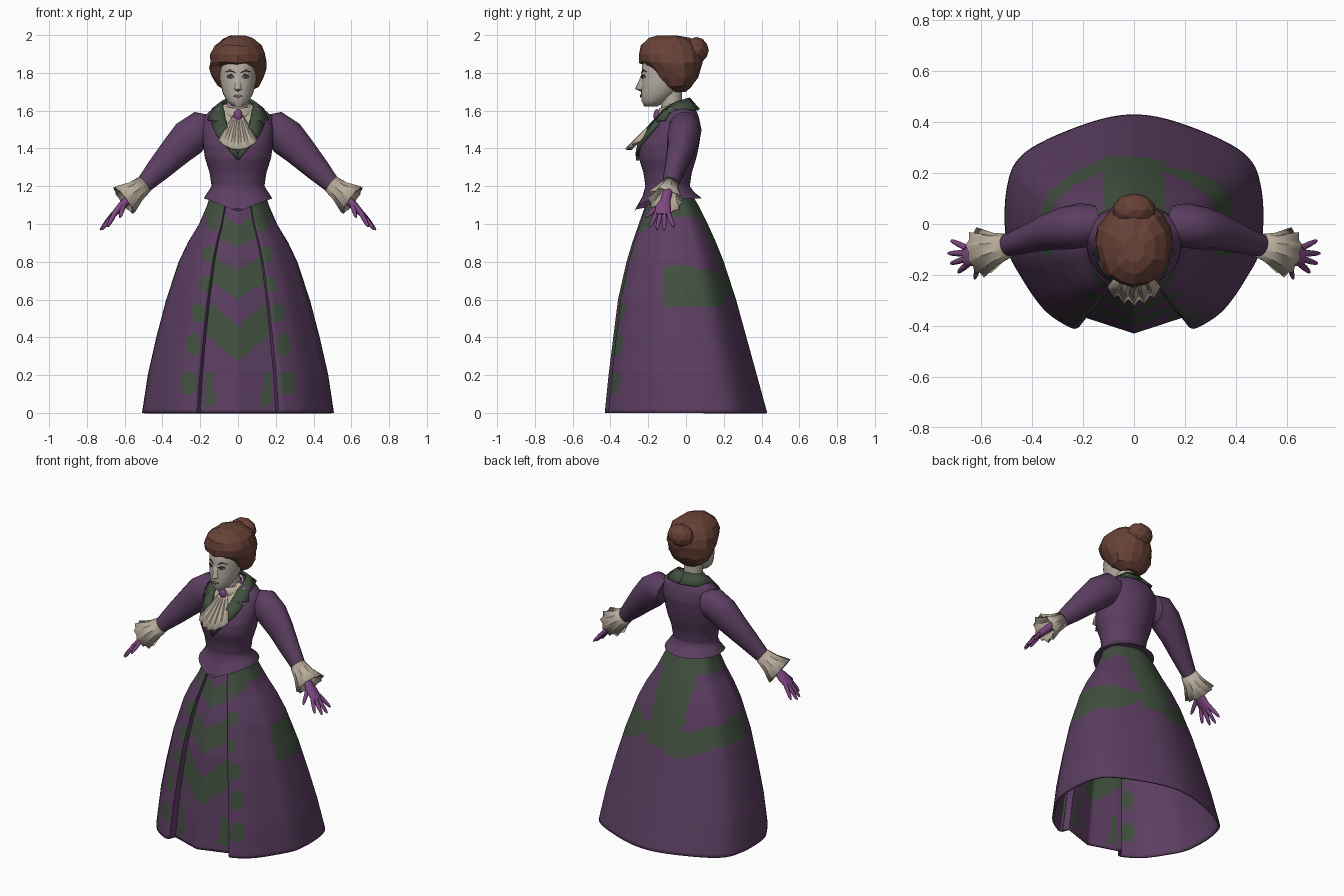
import bpy, bmesh, math, random
from mathutils import Vector

if "Cube" in bpy.data.objects:
    bpy.data.objects.remove(bpy.data.objects["Cube"])
random.seed(4)


def material(name, *rgb):
    lin = [((c / 255 + 0.055) / 1.055) ** 2.4 for c in rgb] + [1]
    m = bpy.data.materials.new(name)
    m.use_nodes = True
    m.diffuse_color = lin
    m.node_tree.nodes["Principled BSDF"].inputs["Base Color"].default_value = lin
    return m


PURPLE = material("plum cloth", 92, 62, 97)
GREEN = material("dark green cloth", 65, 80, 63)
HAIR = material("brown hair", 104, 66, 55)
SKIN = material("pale skin", 184, 175, 164)
CREAM = material("cream lace", 184, 173, 156)
GLOVE = material("violet glove", 126, 72, 130)
BROW = material("dark brow", 82, 55, 50)
LIP = material("muted lip", 138, 108, 104)
EYE = material("grey eye", 128, 134, 138)


def finish(name, bm, mats, sharp=45, mirror=False, thick=0, offset=0, rule=None):
    """Turn a bmesh into an object, with sharp edges, colours and modifiers."""
    bmesh.ops.recalc_face_normals(bm, faces=bm.faces)
    for f in bm.faces:
        f.smooth = sharp > 0
        if rule:
            f.material_index = rule(f.calc_center_median())
    for e in bm.edges:
        if len(e.link_faces) == 2 and e.calc_face_angle(0) > math.radians(sharp):
            e.smooth = False
    me = bpy.data.meshes.new(name)
    bm.to_mesh(me)
    bm.free()
    for m in mats:
        me.materials.append(m)
    ob = bpy.data.objects.new(name, me)
    bpy.context.collection.objects.link(ob)
    if thick:
        mod = ob.modifiers.new("thickness", 'SOLIDIFY')
        mod.thickness, mod.offset = thick, offset
    if mirror:
        ob.modifiers.new("mirror", 'MIRROR')
    return ob


def loft(name, rings, mats, caps=True, closed=True, **kw):
    bm = bmesh.new()
    rows = [[bm.verts.new(p) for p in r] for r in rings]
    n = len(rows[0])
    for a, b in zip(rows, rows[1:]):
        for i in range(n if closed else n - 1):
            j = (i + 1) % n
            bm.faces.new((a[i], a[j], b[j], b[i]))
    if caps:
        bm.faces.new(rows[0])
        bm.faces.new(rows[-1])
    return finish(name, bm, mats, **kw)


def interp(keys, z):
    for a, b in zip(keys, keys[1:]):
        if z <= b[0]:
            t = max(0, (z - a[0]) / (b[0] - a[0]))
            return [p + (q - p) * t for p, q in zip(a[1:], b[1:])]
    return list(keys[-1][1:])


def oval(z, hw, yf, yb, n=24):
    return [Vector((hw * math.sin(a), (yf + yb) / 2 - (yb - yf) / 2 * math.cos(a), z))
            for a in (math.tau * i / n for i in range(n))]


def front_y(keys, x, z):
    hw, yf, yb = interp(keys, z)
    return (yf + yb) / 2 - (yb - yf) / 2 * math.sqrt(max(0, 1 - (x / hw) ** 2))


def tube(name, path, radii, mat, n=12, ruffle=0, **kw):
    """Sweep an oval along a path; radii are (across y, other way)."""
    pts = [Vector(p) for p in path]
    rings = []
    for i, (p, r) in enumerate(zip(pts, radii)):
        t = (pts[min(i + 1, len(pts) - 1)] - pts[max(i - 1, 0)]).normalized()
        side = Vector((0, 1, 0))
        side = (side - t * side.dot(t)).normalized()
        up = t.cross(side)
        wave = ruffle * i / (len(pts) - 1)
        rings.append([p + (side * r[0] * math.cos(a) + up * r[1] * math.sin(a))
                      * (1 + wave * (-1) ** k)
                      for k, a in enumerate(math.tau * k / n for k in range(n))])
    return loft(name, rings, [mat], mirror=True, **kw)


# Skirt: half outline from the front panel, over the pleat, round to the back
side_pts = [Vector(p) for p in ((.215, -.4), (.25, -.402), (.35, -.335), (.44, -.21), (.5, -.08),
                                (.5, .14), (.43, .28), (.2, .39), (0, .43))]
half = [Vector((.2 * i / 10, -.425 + .065 * i / 10)) for i in range(11)]
for i in range(len(side_pts) - 1):
    p1, p2 = side_pts[i], side_pts[i + 1]
    p0 = side_pts[i - 1] if i else p1
    p3 = side_pts[i + 2] if i + 2 < len(side_pts) else Vector((-.2, .39))
    for k in range(7):
        t = k / 7
        half.append((2 * p1 + (p2 - p0) * t + (2 * p0 - 5 * p1 + 4 * p2 - p3) * t ** 2
                     + (3 * p1 - p0 - 3 * p2 + p3) * t ** 3) / 2)
half.append(side_pts[-1])
outline = half + [Vector((-p.x, p.y)) for p in reversed(half[1:-1])]
skirt_keys = [(0, .505, -.43, .43), (.2, .475, -.41, .375), (.4, .43, -.385, .32),
              (.6, .378, -.36, .265), (.8, .312, -.315, .2), (.9, .265, -.285, .16),
              (1, .205, -.25, .115), (1.1, .162, -.215, .065), (1.16, .145, -.2, .03)]


def skirt_ring(z):
    hw, yf, yb = interp(skirt_keys, z)
    return [(p.x * hw / .505, yf + (yb - yf) * (p.y + .425) / .855, z) for p in outline]


def skirt_colour(c):
    x, z = abs(c.x), c.z
    if c.y < -.1 and x < interp(skirt_keys, z)[0] * .405:
        chevron = any(lo + s * x < z < hi + s * x for lo, hi, s in
                      ((.27, .46, .85), (.6, .75, .65), (.88, 1, .5)))
        return int(chevron or (.03 < z < .22 and abs(x - .15) < .035 - .12 * z))
    if z > 1.04:
        return 1
    if c.y < -.12:
        return int(any(math.hypot(x - bx, (z - bz) * .7) < r for bx, bz, r in
                       ((.26, .16, .045), (.24, .36, .04), (.21, .53, .04),
                        (.17, .68, .035), (.15, .84, .035), (.13, 1.02, .04))))
    band = .6 + .04 * math.sin(14 * c.x) < z < .72 + .3 * max(0, x - .15)
    return int(band or (c.y > 0 and x < .12 and z > .6))


loft("skirt", [skirt_ring(.02 * i) for i in range(59)], [PURPLE, GREEN], caps=False,
     sharp=40, thick=.012, offset=-1, rule=skirt_colour)

# Bodice with a flared, pointed hem
torso = [(1.2, .14, -.215, .02), (1.27, .15, -.225, .03), (1.35, .175, -.25, .055),
         (1.42, .185, -.245, .07), (1.5, .19, -.2, .08), (1.56, .185, -.15, .07),
         (1.6, .15, -.12, .055), (1.635, .08, -.11, .03)]
hem = oval(1.135, .182, -.272, .085, 40)
for p in hem:
    if p.y < -.09:
        p.z = min(1.135, 1.065 + .4 * abs(p.x))
upper = [oval(z, *interp(torso, z), 40) for z in (1.2 + .0145 * i for i in range(31))]
middle = [a.lerp(b, .55) + Vector((0, .008 if a.y < -.09 else -.008, 0)) for a, b in zip(hem, upper[0])]
loft("bodice", [hem, middle] + upper, [PURPLE, CREAM], sharp=60,
     rule=lambda c: int(c.y < -.08 and c.z > 1.38 + 2.4 * abs(c.x)))

# Notched lapels running into the collar round the neck
lapel = [((0, 1.375), (0, 1.335)), ((.03, 1.43), (.065, 1.41)), ((.05, 1.49), (.115, 1.47)),
         ((.06, 1.53), (.14, 1.53)), ((.065, 1.545), (.1, 1.545)), ((.068, 1.555), (.16, 1.55)),
         ((.075, 1.6), (.14, 1.59))]
rows = [[(x, front_y(torso, x, z) - .012, z) for x, z in r] for r in lapel]
rows += [[(.085, -.05, 1.645), (.135, -.03, 1.605)], [(.06, 0, 1.66), (.1, .045, 1.605)],
         [(0, .015, 1.665), (0, .068, 1.605)]]
loft("lapels_and_collar", rows, [GREEN], caps=False, closed=False, mirror=True, thick=.014, sharp=30)

# Shirt collar and neck
stand = [oval(z, hw, -.07 - d, -.07 + d) for z, hw, d in ((1.56, .085, .08), (1.63, .068, .068))]
for r in stand:
    for p in r:
        p.z += .25 * (p.y + .07)
loft("shirt_collar", stand, [CREAM], caps=False, thick=.01)
loft("neck", [oval(1.56, .06, -.13, -.01), oval(1.66, .057, -.135, -.02), oval(1.76, .06, -.14, -.02)], [SKIN])

# Pleated neck frill and brooch
frill = []
for t in (0, .3, .65, 1):
    frill.append([((.022 + .08 * t) * u, -.14 - .165 * t + .05 * t * u * u + .012 * t * (-1) ** i,
                   1.575 - t * (.18 - .045 * u * u)) for i, u in enumerate(k / 5 - 1 for k in range(11))])
loft("neck_frill", frill, [CREAM], caps=False, closed=False, thick=.012, sharp=20)


def ball(name, centre, size, mat, sharp, detail=2):
    bm = bmesh.new()
    bmesh.ops.create_icosphere(bm, subdivisions=detail, radius=1)
    for v in bm.verts:
        v.co = Vector(centre) + Vector(a * b for a, b in zip(v.co, size))
    return finish(name, bm, [mat], sharp=sharp)


ball("brooch", (0, -.155, 1.575), (.024, .018, .034), GLOVE, 60)

# Sleeves, frilled cuffs and gloved hands
tube("sleeves", [(.15, .0, 1.49), (.2, -.005, 1.5), (.26, -.015, 1.455), (.33, -.03, 1.385),
                 (.42, -.06, 1.29), (.51, -.088, 1.195)],
     [(.075, .085), (.088, .098), (.085, .1), (.072, .085), (.055, .066), (.042, .043)], PURPLE, n=16, sharp=70)
tube("cuffs", [(.495, -.085, 1.21), (.545, -.098, 1.17), (.605, -.112, 1.125)],
     [(.043, .045), (.058, .055), (.088, .08)], CREAM, n=20, ruffle=.1, caps=False, thick=.008, sharp=20)
tube("glove_palms", [(.53, -.095, 1.18), (.59, -.11, 1.12), (.62, -.12, 1.09), (.665, -.125, 1.045)],
     [(.026, .025), (.028, .023), (.042, .022), (.044, .014)], GLOVE, sharp=70)
digits = {"thumbs": ((.605, -.14, 1.1), (.625, -.215, 1.035)),
          "index_fingers": ((.65, -.155, 1.06), (.69, -.19, .985)),
          "middle_fingers": ((.655, -.135, 1.055), (.72, -.155, .97)),
          "ring_fingers": ((.655, -.115, 1.055), (.73, -.115, .968)),
          "little_fingers": ((.655, -.095, 1.06), (.718, -.065, .985))}
for name, (a, b) in digits.items():
    a, b = Vector(a), Vector(b)
    tube(name, [a, a.lerp(b, .5), a.lerp(b, .85), b],
         [(.013, .013), (.012, .012), (.009, .009), (.004, .004)], GLOVE, n=8, sharp=70)

# Head and facial features
face = [(1.623, .03, -.222, -.15), (1.65, .058, -.235, -.1), (1.69, .08, -.238, -.05),
        (1.75, .095, -.236, 0), (1.8, .1, -.235, .02), (1.86, .1, -.23, .03), (1.92, .08, -.19, 0)]
loft("head", [oval(*k) for k in face], [SKIN], sharp=60)


def plate(name, pts, mat, lift=.004):
    bm = bmesh.new()
    bm.faces.new([bm.verts.new((x, front_y(face, x, z) - lift, z)) for x, z in pts])
    finish(name, bm, [mat], mirror=True, thick=.003)


plate("eyes", [(.02, 1.778), (.034, 1.788), (.052, 1.784), (.057, 1.776), (.038, 1.77)], EYE)
plate("pupils", [(.034, 1.786), (.043, 1.786), (.043, 1.773), (.034, 1.773)], BROW, .007)
plate("eyelids", [(.018, 1.78), (.034, 1.793), (.054, 1.788), (.06, 1.777), (.052, 1.784), (.034, 1.788)], BROW, .006)
plate("brows", [(.012, 1.8), (.04, 1.818), (.068, 1.804), (.04, 1.808)], BROW)
plate("lips", [(0, 1.682), (.01, 1.685), (.025, 1.677), (0, 1.668)], LIP)
bm = bmesh.new()
bridge, tip, wing, base = [bm.verts.new(p) for p in
                           ((0, -.233, 1.795), (0, -.27, 1.715), (.021, -.23, 1.71), (0, -.232, 1.698))]
brow = bm.verts.new((.013, -.228, 1.78))
for f in ((bridge, brow, tip), (brow, wing, tip), (tip, wing, base)):
    bm.faces.new(f)
finish("nose", bm, [SKIN], mirror=True, sharp=50)

# Faceted swept-up hair and bun
hair = [(1.70, .06, -.08, .0), (1.73, .115, -.13, .035), (1.78, .138, -.165, .065),
        (1.83, .15, -.2, .08), (1.855, .15, -.243, .085), (1.9, .148, -.25, .085),
        (1.945, .125, -.24, .065), (1.98, .08, -.2, .02), (1.998, .04, -.15, -.05)]
rings = [oval(*k, 16) for k in hair]
for r in rings[1:-1]:
    for p in r:
        p += Vector(random.uniform(-.006, .006) for _ in range(3))
loft("hair", rings, [HAIR], sharp=0)
ball("hair_bun", (0, .055, 1.92), (.086, .066, .07), HAIR, 0)
